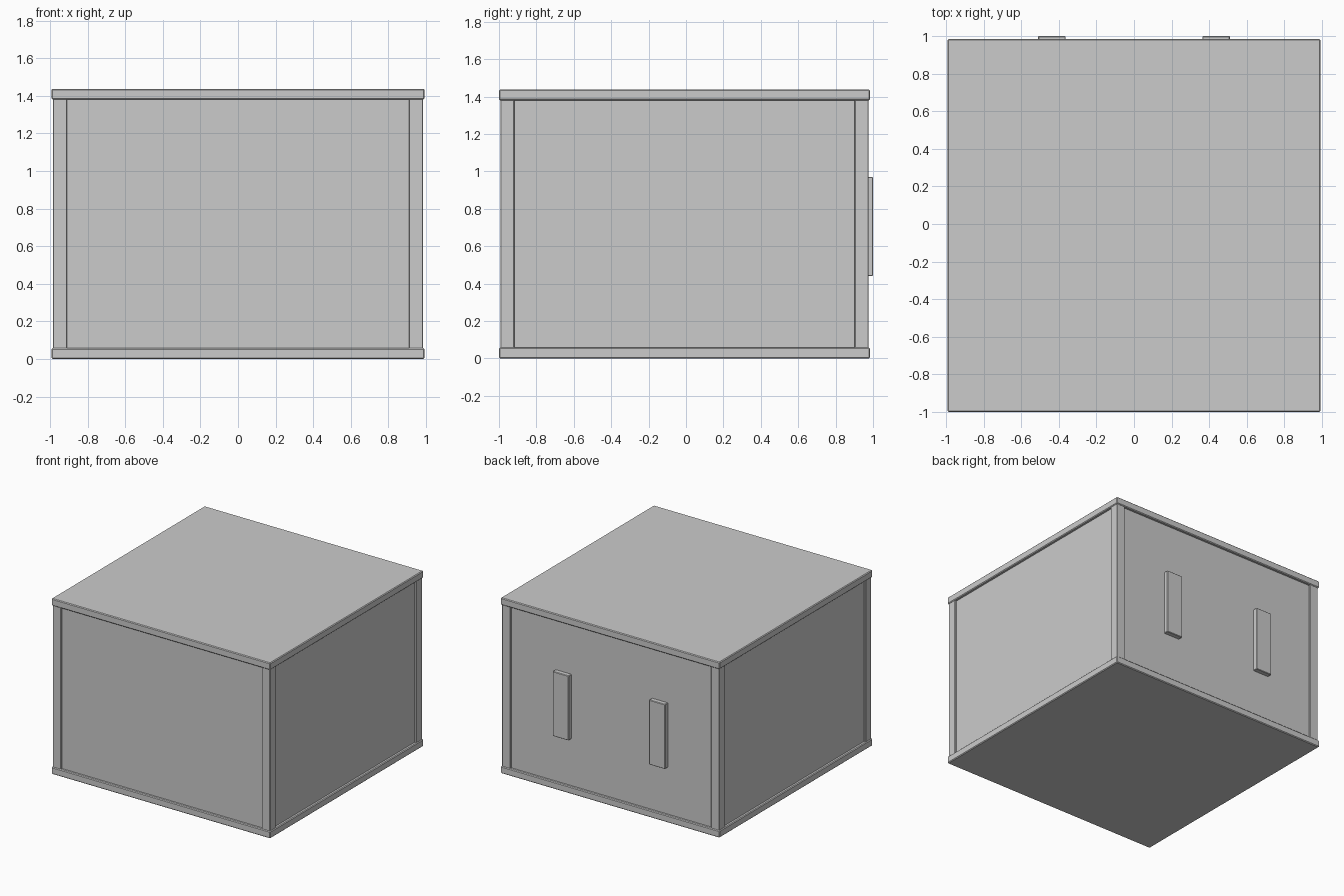
import bpy

if "Cube" in bpy.data.objects:
    bpy.data.objects.remove(bpy.data.objects["Cube"])

CY = -0.008      # the case sits slightly forward; the handles reach y = 1


def box(name, x, y, z, bevel=0.0):
    """Box from (min, max) extents with an optional small edge bevel."""
    bpy.ops.mesh.primitive_cube_add(size=1)
    ob = bpy.context.object
    ob.name = name
    ob.location = [(a + b) / 2 for a, b in (x, y, z)]
    ob.scale = [b - a for a, b in (x, y, z)]
    bpy.ops.object.transform_apply(location=True, rotation=False, scale=True)
    if bevel:
        m = ob.modifiers.new("edge_bevel", 'BEVEL')
        m.width = bevel
        m.segments = 1
    return ob


def span(c, h):
    return (c - h, c + h)


# Recessed side panels as one inner body
box("panel_body", span(0, 0.97), span(CY, 0.97), (0.03, 1.41))

# Bottom and top boards
for name, z in (("base_board", (0.0, 0.058)), ("top_board", (1.38, 1.438))):
    box(name, span(0, 0.992), span(CY, 0.992), z, 0.006)

# Corner posts
for sx, side in ((-1, "left"), (1, "right")):
    for sy, end in ((-1, "front"), (1, "back")):
        box(f"corner_post_{end}_{side}", span(sx * 0.947, 0.038),
            span(CY + sy * 0.947, 0.038), (0.05, 1.39), 0.004)

# Vertical back handles
for sx, side in ((-1, "left"), (1, "right")):
    box(f"back_handle_{side}", span(sx * 0.437, 0.073), (0.94, 1.0), (0.44, 0.97), 0.004)
